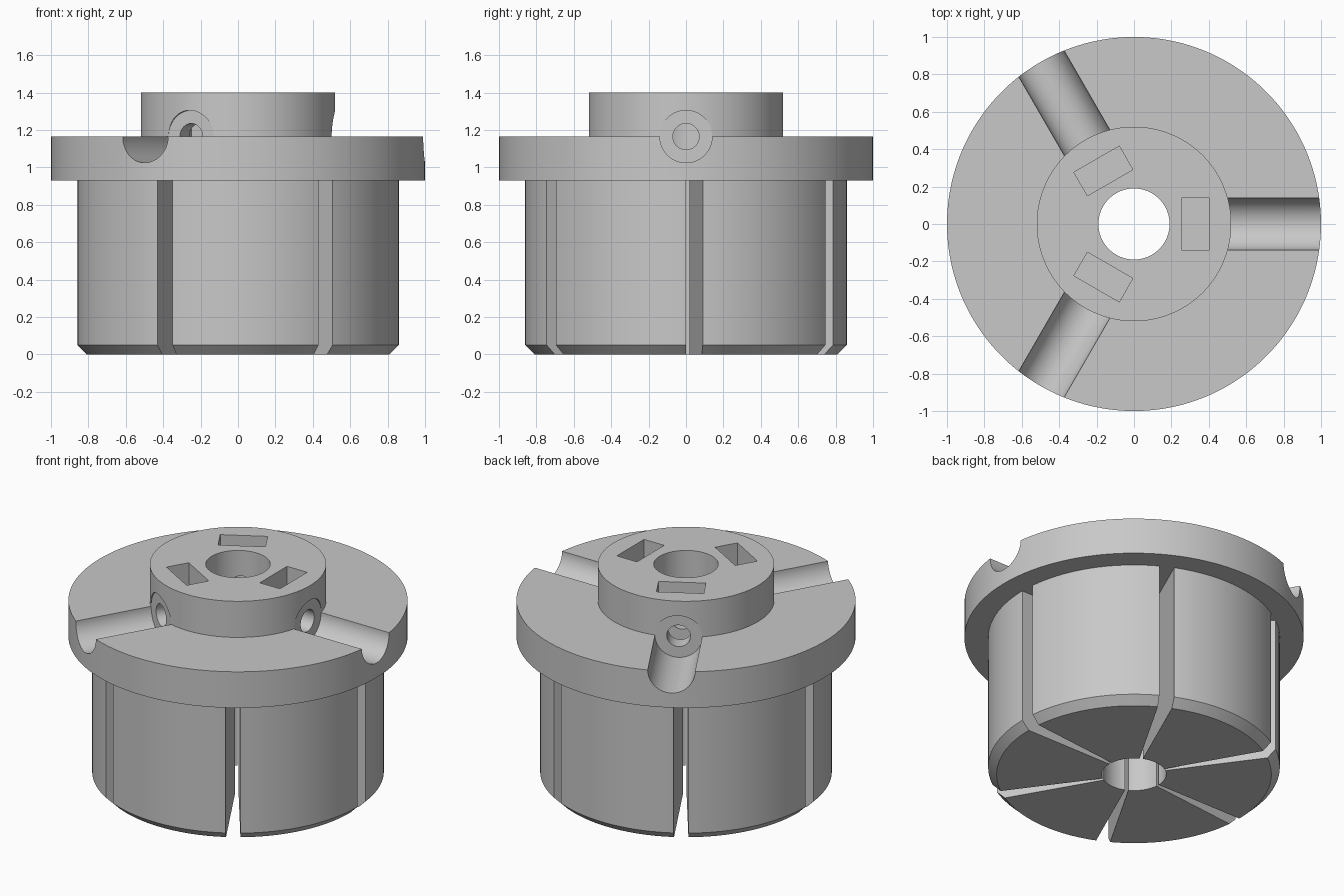
import bpy, bmesh, math
from mathutils import Matrix, Vector

default = bpy.data.objects.get("Cube")
if default:
    bpy.data.objects.remove(default, do_unlink=True)

AXIS_Z = 1.165      # height of the radial screw holes
SEGMENTS = 128

grey = bpy.data.materials.new("plain_grey")
grey.use_nodes = True
colour = (0.58, 0.58, 0.58, 1)
grey.diffuse_color = colour
grey.node_tree.nodes["Principled BSDF"].inputs["Base Color"].default_value = colour


def add_object(name, bm):
    bmesh.ops.recalc_face_normals(bm, faces=bm.faces)
    mesh = bpy.data.meshes.new(name)
    bm.to_mesh(mesh)
    bm.free()
    obj = bpy.data.objects.new(name, mesh)
    bpy.context.collection.objects.link(obj)
    mesh.materials.append(grey)
    return obj


def lathe(name, profile):
    """Revolve a closed (radius, height) profile about z."""
    bm = bmesh.new()
    turn = Matrix.Rotation(math.pi / SEGMENTS, 3, "Z")
    verts = [bm.verts.new(turn @ Vector((r, 0, z))) for r, z in profile]
    edges = [bm.edges.new((v, verts[i - 1])) for i, v in enumerate(verts)]
    bmesh.ops.spin(bm, geom=verts + edges, cent=(0, 0, 0), axis=(0, 0, 1),
                   angle=math.tau, steps=SEGMENTS)
    bmesh.ops.remove_doubles(bm, verts=bm.verts, dist=0.0001)
    return add_object(name, bm)


def radial_cylinder(name, radius, x0, x1):
    bm = bmesh.new()
    place = (Matrix.Translation(((x0 + x1) / 2, 0, AXIS_Z))
             @ Matrix.Rotation(math.pi / 2, 4, "Y")
             @ Matrix.Rotation(math.pi / 64, 4, "Z"))
    bmesh.ops.create_cone(bm, cap_ends=True, segments=64, radius1=radius,
                          radius2=radius, depth=x1 - x0, matrix=place)
    return add_object(name, bm)


def prism(name, outline, z0, z1):
    bm = bmesh.new()
    face = bm.faces.new([bm.verts.new((x, y, z0)) for x, y in outline])
    grown = bmesh.ops.extrude_face_region(bm, geom=[face])["geom"]
    bmesh.ops.translate(bm, vec=(0, 0, z1 - z0),
                        verts=[g for g in grown if isinstance(g, bmesh.types.BMVert)])
    return add_object(name, bm)


def cut(target, cutter, angle):
    """Subtract the cutter, turned about z, and discard it."""
    cutter.rotation_euler.z = angle
    cutter.hide_render = True
    mod = target.modifiers.new("cut", "BOOLEAN")
    mod.operation = "DIFFERENCE"
    mod.solver = "EXACT"
    mod.object = cutter
    bpy.context.view_layer.objects.active = target
    bpy.ops.object.modifier_apply(modifier=mod.name)
    bpy.data.objects.remove(cutter, do_unlink=True)


# Chamfered barrel, flange and collar around a central bore
hub = lathe("flanged_hub", [(0.19, 0), (0.81, 0), (0.86, 0.05), (0.86, 0.93),
                            (1, 0.93), (1, AXIS_Z), (0.52, AXIS_Z),
                            (0.52, 1.4), (0.19, 1.4)])

# Six wedge slots split the barrel below the flange
spread = math.radians(6)
wedge = [(r * math.cos(a), r * math.sin(a))
         for r, a in ((0.05, 0), (1.1, 0), (1.1, spread), (0.05, spread))]
for i in range(6):
    cut(hub, prism("slot_cutter", wedge, -0.1, 0.93), i * math.tau / 6)

# Three screw stations: open groove, screw hole and nut pocket
pocket = [(0.255, -0.14), (0.4, -0.14), (0.4, 0.14), (0.255, 0.14)]
for i in range(3):
    angle = i * math.tau / 3
    cut(hub, radial_cylinder("groove_cutter", 0.14, 0.5, 1.2), angle)
    cut(hub, radial_cylinder("hole_cutter", 0.07, 0.1, 0.6), angle)
    cut(hub, prism("pocket_cutter", pocket, 1.025, 1.5), angle)

# Smooth round walls with crisp machined edges
bpy.ops.object.select_all(action="DESELECT")
hub.select_set(True)
bpy.context.view_layer.objects.active = hub
bpy.ops.object.shade_smooth_by_angle(angle=math.radians(30))
